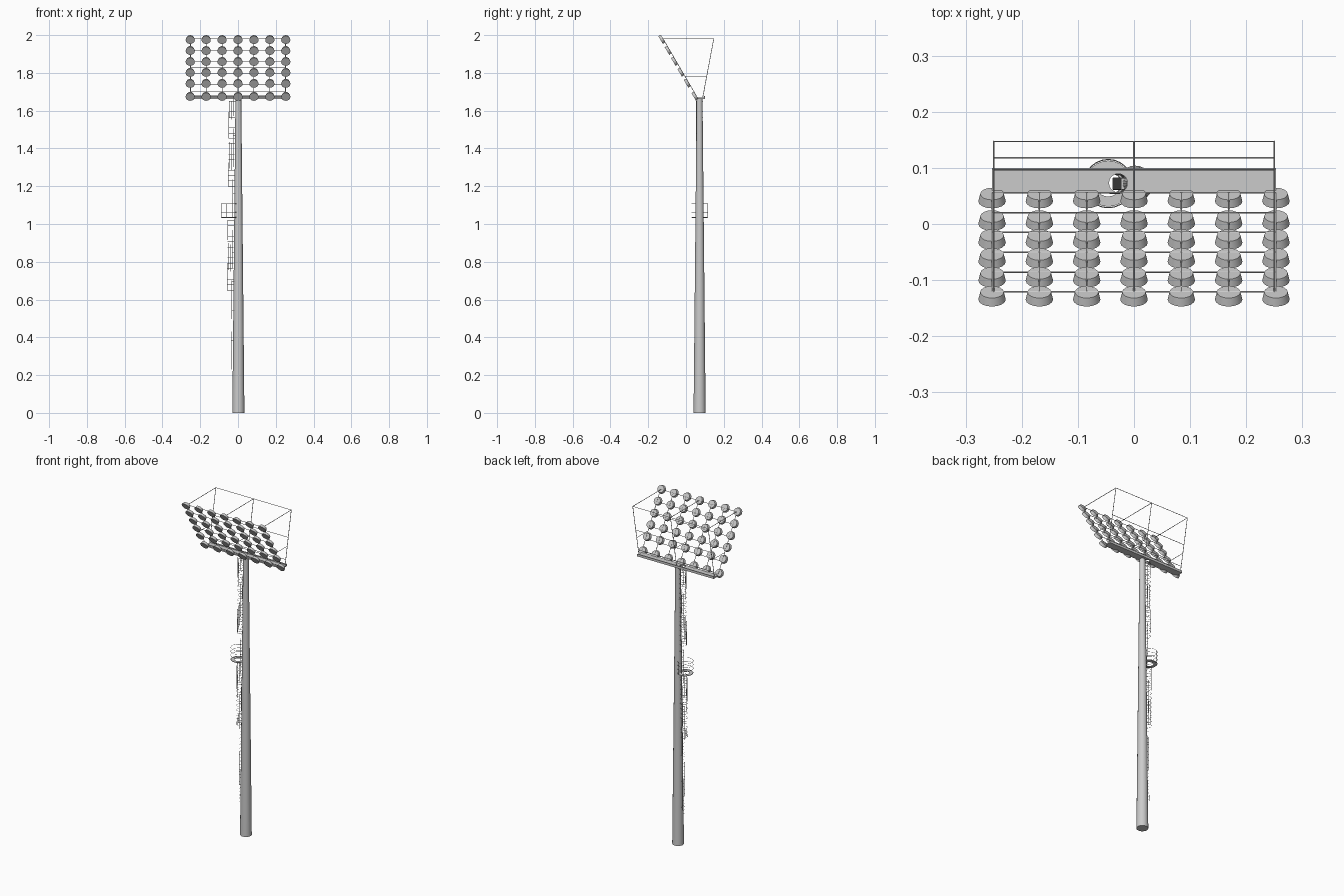
import bpy, bmesh
from math import sin, cos, pi, radians
from mathutils import Vector

if "Cube" in bpy.data.objects:
    bpy.data.objects.remove(bpy.data.objects["Cube"])

PX, PY = 0.002, 0.072                       # pole axis
POLE_TOP = 1.672


def pole_r(z):
    return 0.032 + (0.0155 - 0.032) * z / POLE_TOP


def finish(bm, name, smooth=False):
    me = bpy.data.meshes.new(name)
    bm.to_mesh(me)
    bm.free()
    ob = bpy.data.objects.new(name, me)
    bpy.context.collection.objects.link(ob)
    if smooth:
        bpy.context.view_layer.objects.active = ob
        ob.select_set(True)
        bpy.ops.object.shade_smooth_by_angle(angle=radians(40))
        ob.select_set(False)
    return ob


def cone(bm, a, b, r1, r2, n):
    a, b = Vector(a), Vector(b)
    d = b - a
    m = d.to_track_quat('Z', 'Y').to_matrix().to_4x4()
    m.translation = (a + b) / 2
    bmesh.ops.create_cone(bm, cap_ends=True, segments=n, radius1=r1,
                          radius2=r2, depth=d.length, matrix=m)


def wire(bm, pts, r, n=6):
    for a, b in zip(pts, pts[1:]):
        cone(bm, a, b, r, r, n)


def box(name, lo, hi):
    bm = bmesh.new()
    bmesh.ops.create_cube(bm, size=1)
    for v in bm.verts:
        v.co = [l + (c + 0.5) * (h - l) for l, h, c in zip(lo, hi, v.co)]
    return finish(bm, name)


def arc(cx, z, r, a0, a1, n):
    return [(cx + r * cos(a0 + (a1 - a0) * i / n),
             PY + r * sin(a0 + (a1 - a0) * i / n), z) for i in range(n + 1)]


# tapered pole
bm = bmesh.new()
cone(bm, (PX, PY, 0), (PX, PY, POLE_TOP - 0.008), 0.032, 0.0155, 24)
finish(bm, "pole", True)

# drum lamps on the tilted plane
aim = Vector((0, -0.856, -0.516))
cols = [-0.253 + i * 0.506 / 6 for i in range(7)]
rows = [(-0.1345 + 0.0337 * i, 1.974 - 0.058 * i) for i in range(5)] + [(0.0405, 1.673)]
bm = bmesh.new()
for x in cols:
    for y, z in rows:
        f = Vector((x, y, z))
        cone(bm, f - aim * 0.0155, f, 0.021, 0.0245, 16)
finish(bm, "lamps", True)

# lamp rack: column bars and row bars at the back of the lamps
rack = [(-0.121 + 0.0353 * i, 1.98 - 0.0605 * i) for i in range(6)]
bm = bmesh.new()
for x in cols:
    wire(bm, [(x, *rack[0]), (x, *rack[-1])], 0.0015)
for y, z in rack:
    wire(bm, [(-0.253, y, z), (0.253, y, z)], 0.0015)
finish(bm, "lamp_rack")

# rear cage: three side frames and cross rails
bm = bmesh.new()
for x in (-0.25, 0, 0.25):
    wire(bm, [(x, *rack[0]), (x, 0.147, 1.981), (x, 0.088, 1.667)], 0.0016)
    wire(bm, [(x, -0.004, 1.779), (x, 0.109, 1.779)], 0.0013)
for y, z in ((0.147, 1.981), (0.118, 1.828), (0.097, 1.703)):
    wire(bm, [(-0.25, y, z), (0.25, y, z)], 0.0015)
finish(bm, "rear_cage")

# service platform with ladder hatch
deck = box("platform", (-0.253, 0.055, 1.663), (0.253, 0.1, 1.671))
bm = bmesh.new()
cone(bm, (-0.028, PY + 0.001, 1.6), (-0.028, PY + 0.001, 1.75), 0.0165, 0.0165, 20)
cutter = finish(bm, "hatch_cutter")
cutter.hide_render = True
cutter.hide_viewport = True
cut = deck.modifiers.new("hatch", 'BOOLEAN')
cut.operation = 'DIFFERENCE'
cut.solver = 'EXACT'
cut.object = cutter
box("platform_lip", (-0.253, 0.096, 1.671), (0.253, 0.1, 1.677))


# ladder following the pole taper
def ladder_x(z):
    return PX - pole_r(z) - 0.009


bm = bmesh.new()
z0, z1 = 0.18, 1.663
for s in (-0.01, 0.01):
    wire(bm, [(ladder_x(z), PY + s, z) for z in (z0, z1)], 0.001, 4)
for i in range(74):
    z = z0 + 0.01 + i * 0.02
    wire(bm, [(ladder_x(z), PY - 0.01, z), (ladder_x(z), PY + 0.01, z)], 0.0008, 4)
for i in range(10):                          # standoffs
    z = z0 + 0.05 + i * 0.155
    for s in (-0.01, 0.01):
        wire(bm, [(ladder_x(z), PY + s, z), (PX - pole_r(z) * 0.8, PY + s, z)],
             0.0008, 4)
finish(bm, "ladder")

# ladder safety hoops in two runs
bm = bmesh.new()
HR = 0.018
for lo, hi, count in ((0.65, 1.02, 14), (1.2, 1.65, 17)):
    for i in range(count):
        z = lo + (hi - lo) * i / (count - 1)
        wire(bm, arc(ladder_x(z) - 0.007, z, HR, radians(35), radians(325), 14),
             0.0009, 4)
    for a in (100, 140, 180, 220, 260):
        c, s = cos(radians(a)) * HR, sin(radians(a)) * HR
        wire(bm, [(ladder_x(z) - 0.007 + c, PY + s, z) for z in (lo, hi)], 0.0007, 4)
finish(bm, "safety_hoops")

# rest basket: ring floor, guard rings and posts
CX, R = -0.046, 0.043
bm = bmesh.new()
for z in (1.036, 1.062, 1.085, 1.107):
    wire(bm, arc(CX, z, R, 0, 2 * pi, 24), 0.001, 4)
for p in arc(CX, 1.034, R, pi / 8, pi / 8 + 2 * pi, 8)[:-1]:
    wire(bm, [p, (p[0], p[1], 1.107)], 0.0008, 4)
finish(bm, "basket_rail")

bm = bmesh.new()
loops = [[bm.verts.new(p) for p in arc(CX, z, r, 0, 2 * pi, 24)[:-1]]
         for r, z in ((0.041, 1.033), (0.041, 1.036), (0.023, 1.036), (0.023, 1.033))]
for k in range(4):
    a, b = loops[k], loops[(k + 1) % 4]
    for i in range(24):
        j = (i + 1) % 24
        bm.faces.new((a[i], a[j], b[j], b[i]))
bmesh.ops.recalc_face_normals(bm, faces=bm.faces)
finish(bm, "basket_floor")
